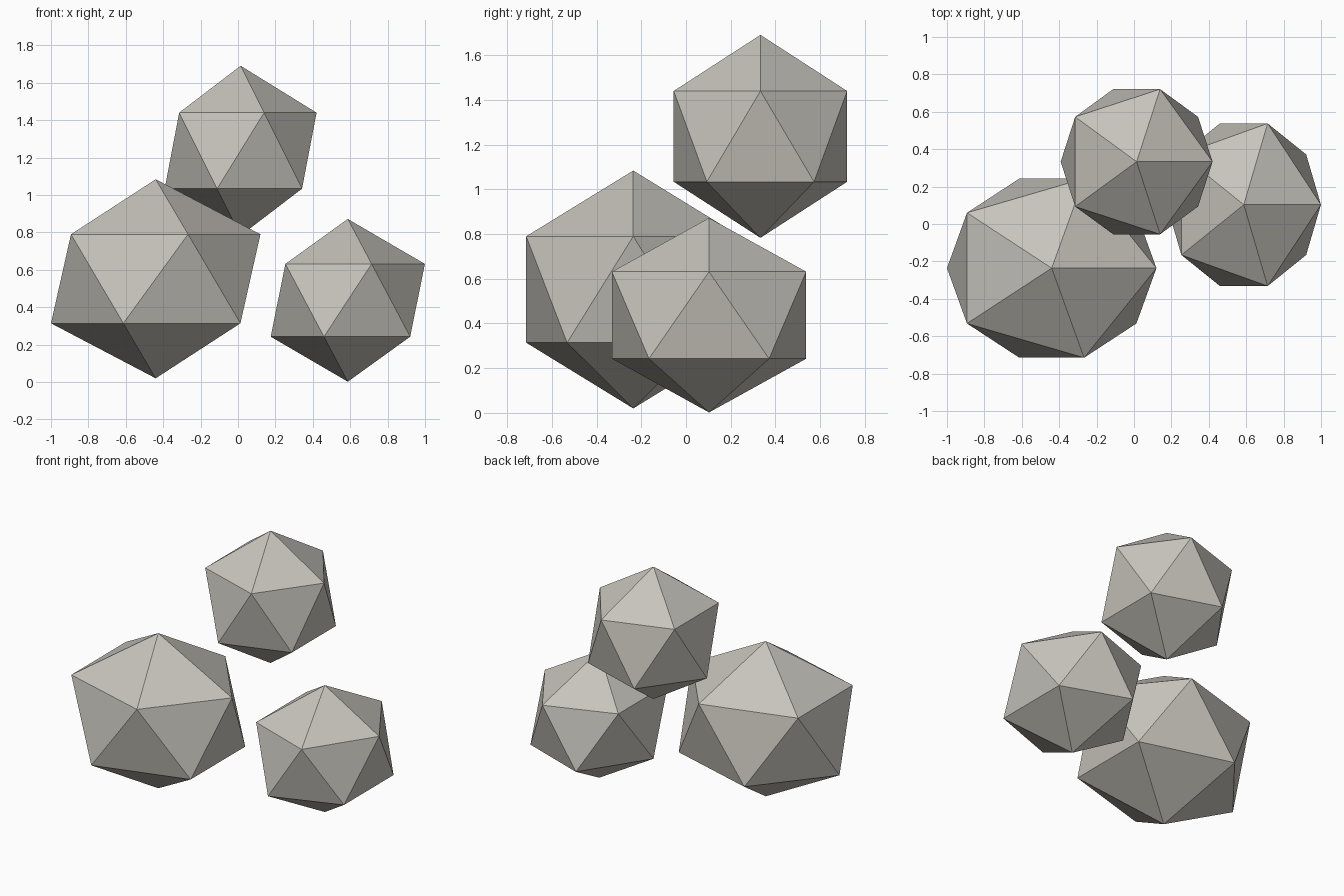
import bpy

if "Cube" in bpy.data.objects:
    bpy.data.objects.remove(bpy.data.objects["Cube"])

# Single warm grey stone colour
stone = bpy.data.materials.new("warm_grey_stone")
stone.diffuse_color = (0.57, 0.55, 0.50, 1.0)
stone.use_nodes = True
stone.node_tree.nodes["Principled BSDF"].inputs["Base Color"].default_value = stone.diffuse_color


def add_rock(name, center, scale):
    """Faceted 20-sided boulder, stretched per axis."""
    bpy.ops.mesh.primitive_ico_sphere_add(subdivisions=1, radius=1.0, location=center)
    rock = bpy.context.object
    rock.name = name
    rock.scale = scale
    bpy.ops.object.transform_apply(location=False, rotation=False, scale=True)
    rock.data.materials.append(stone)
    bpy.ops.object.shade_flat()
    return rock


# Large rock at front left, medium rock at right, small rock raised at the back
add_rock("large_rock", (-0.44, -0.236, 0.552), (0.626, 0.563, 0.532))
add_rock("medium_rock", (0.587, 0.103, 0.437), (0.461, 0.511, 0.435))
add_rock("upper_rock", (0.014, 0.333, 1.237), (0.454, 0.456, 0.454))
